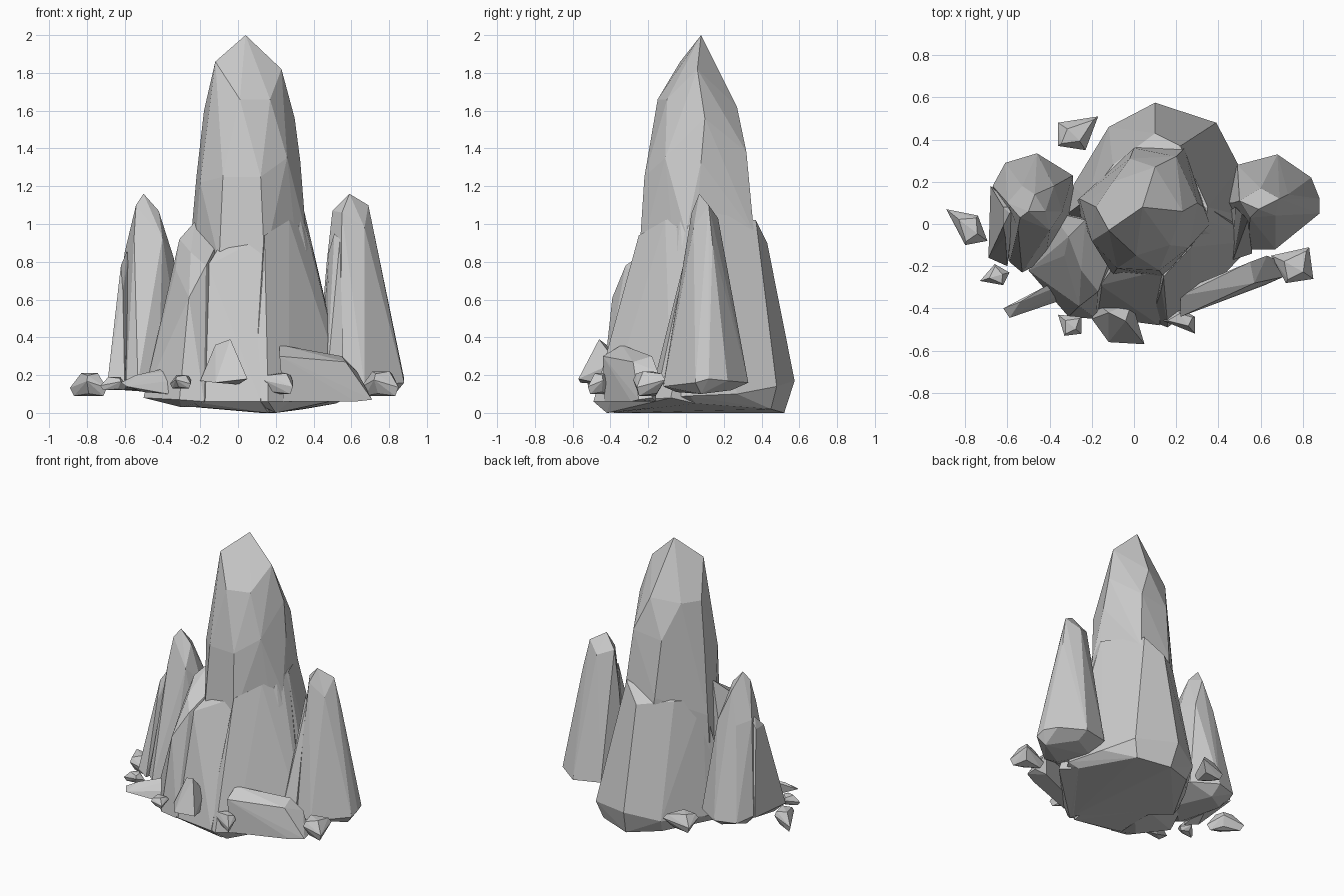
import bpy, bmesh
from mathutils import Vector


def hull(name, pts):
    """Flat-faced convex rock through the given corner points."""
    bm = bmesh.new()
    for p in pts:
        bm.verts.new(p)
    res = bmesh.ops.convex_hull(bm, input=bm.verts[:])
    junk = {g for g in res["geom_interior"] + res["geom_unused"]
            if isinstance(g, bmesh.types.BMVert) and g.is_valid}
    bmesh.ops.delete(bm, geom=list(junk), context='VERTS')
    bmesh.ops.dissolve_limit(bm, angle_limit=0.05, verts=bm.verts[:], edges=bm.edges[:])
    bmesh.ops.recalc_face_normals(bm, faces=bm.faces[:])
    me = bpy.data.meshes.new(name)
    bm.to_mesh(me)
    bm.free()
    ob = bpy.data.objects.new(name, me)
    bpy.context.collection.objects.link(ob)
    return ob


def fuse(base, others):
    """Merge overlapping rocks into one solid."""
    bpy.context.view_layer.objects.active = base
    for o in others:
        m = base.modifiers.new("union", 'BOOLEAN')
        m.operation = 'UNION'
        m.solver = 'EXACT'
        m.object = o
        bpy.ops.object.modifier_apply(modifier=m.name)
        bpy.data.objects.remove(o)


def chunk(name, outline, z0, z1):
    """Small blocky stone: outline corners at mixed heights, skewed top and base."""
    c = sum((Vector(p) for p in outline), Vector((0, 0))) / len(outline)
    h = z1 - z0
    pts = []
    for i, p in enumerate(outline):
        d = Vector(p) - c
        odd = i % 2
        pts.append((p[0], p[1], z0 + h * (0.65 if odd else 0.35)))
        pts.append((*(c + d * (0.8 if odd else 0.45)), z1 - (h * 0.1 if odd else 0)))
        pts.append((*(c + d * (0.5 if odd else 0.8)), z0 + (h * 0.1 if odd else 0)))
    return hull(name, pts)


# Main spire: tall core
core = hull("main_spire", [
    (0.04, 0.08, 2.0), (-0.12, -0.03, 1.86), (0.23, 0.06, 1.82),
    (0.01, -0.15, 1.66), (0.17, -0.10, 1.66), (0.10, 0.27, 1.62),
    (-0.18, 0.08, 1.60), (0.30, 0.10, 1.56), (-0.10, 0.20, 1.60),
    (-0.22, 0.10, 1.25), (-0.20, -0.08, 1.22), (-0.08, -0.21, 1.25),
    (0.12, -0.22, 1.25), (0.26, -0.11, 1.35), (0.33, 0.08, 1.33),
    (0.20, 0.32, 1.38), (-0.02, 0.31, 1.35),
    (-0.26, 0.12, 0.8), (-0.10, -0.24, 0.8), (0.14, -0.25, 0.8),
    (0.36, 0.0, 0.95), (0.24, 0.36, 0.95), (0.0, 0.36, 0.95),
    (-0.28, 0.10, 0.2), (0.0, -0.26, 0.2), (0.38, 0.0, 0.2), (0.1, 0.4, 0.2)])

# Broad foot, swelling to the back and right
foot = hull("foot", [
    (0.10, 0.43, 0.90), (0.22, 0.37, 1.02), (-0.10, 0.28, 0.92),
    (0.35, 0.08, 1.07), (0.33, -0.03, 1.03), (-0.22, 0.12, 0.9),
    (0.10, 0.575, 0.17), (0.39, 0.48, 0.14), (-0.12, 0.46, 0.12),
    (0.50, 0.27, 0.10), (0.58, 0.02, 0.09), (-0.29, 0.18, 0.10),
    (-0.38, 0.0, 0.1), (0.50, -0.12, 0.08), (0.10, -0.38, 0.06),
    (0.12, 0.52, 0.0), (0.35, 0.45, 0.02), (-0.1, 0.42, 0.03),
    (-0.34, 0.0, 0.04), (0.52, 0.05, 0.05), (0.2, -0.38, 0.0)])

# Left front shoulder with its sloping top
shoulder_left = hull("shoulder_left", [
    (-0.23, 0.02, 1.01), (-0.31, -0.06, 0.92), (-0.25, -0.22, 0.85),
    (-0.17, -0.32, 0.78), (-0.12, -0.18, 0.88), (-0.33, -0.15, 0.76),
    (-0.26, -0.39, 0.61), (-0.45, -0.24, 0.13), (-0.40, 0.06, 0.15),
    (-0.50, -0.22, 0.08), (-0.31, -0.44, 0.07), (-0.18, -0.45, 0.06),
    (-0.3, -0.34, 0.03), (0.0, 0.0, 0.03), (0.0, -0.1, 0.5)])

# Front face panel
front_panel = hull("front_panel", [
    (-0.16, -0.29, 0.78), (0.14, -0.27, 0.78), (0.13, -0.22, 0.93),
    (-0.10, -0.21, 0.88), (-0.25, -0.43, 0.06), (0.12, -0.48, 0.06),
    (-0.2, -0.38, 0.03), (0.16, -0.42, 0.0), (0.2, 0.0, 0.03), (-0.2, 0.0, 0.03)])

# Right front shoulder ridge
shoulder_right = hull("shoulder_right", [
    (0.14, -0.25, 0.94), (0.27, -0.11, 1.02), (0.34, 0.02, 1.06),
    (0.13, -0.31, 0.72), (0.08, -0.46, 0.06), (0.16, -0.49, 0.06),
    (0.27, -0.40, 0.06), (0.58, -0.08, 0.08), (0.20, -0.42, 0.0),
    (0.52, 0.05, 0.05), (0.1, 0.1, 0.03), (0.1, 0.1, 0.9), (0.35, 0.08, 1.06)])
fuse(core, [foot, shoulder_left, front_panel, shoulder_right])

# Left spire and its splinter
left = hull("left_spire", [
    (-0.50, 0.06, 1.16), (-0.54, 0.03, 1.10), (-0.42, 0.06, 1.07),
    (-0.47, 0.14, 1.05), (-0.40, -0.03, 0.93), (-0.55, -0.02, 0.93),
    (-0.60, 0.10, 0.85), (-0.34, 0.06, 0.82), (-0.38, 0.18, 0.82),
    (-0.53, 0.18, 0.82), (-0.67, 0.18, 0.20), (-0.61, 0.29, 0.17),
    (-0.46, 0.335, 0.17), (-0.29, 0.23, 0.17), (-0.28, 0.0, 0.17),
    (-0.42, -0.17, 0.16), (-0.53, -0.23, 0.16), (-0.59, -0.18, 0.16),
    (-0.60, 0.16, 0.12), (-0.46, 0.25, 0.11), (-0.35, 0.0, 0.11), (-0.52, -0.15, 0.12)])
left_splinter = hull("left_splinter", [
    (-0.59, 0.05, 0.85), (-0.62, -0.01, 0.78), (-0.57, 0.08, 0.86),
    (-0.62, 0.08, 0.78), (-0.61, -0.06, 0.65), (-0.69, -0.16, 0.17),
    (-0.68, 0.18, 0.19), (-0.60, -0.20, 0.15), (-0.55, 0.1, 0.14),
    (-0.64, -0.1, 0.12)])
fuse(left, [left_splinter])

# Right spire and its splinter
right = hull("right_spire", [
    (0.59, 0.07, 1.16), (0.50, 0.11, 1.07), (0.69, 0.12, 1.10),
    (0.60, 0.17, 1.03), (0.55, 0.03, 1.06), (0.67, 0.04, 0.98),
    (0.47, 0.10, 0.80), (0.73, 0.14, 0.90), (0.62, 0.22, 0.76),
    (0.54, 0.0, 0.80), (0.88, 0.12, 0.18), (0.88, 0.05, 0.16),
    (0.84, 0.22, 0.17), (0.68, 0.33, 0.16), (0.49, 0.28, 0.17),
    (0.42, 0.10, 0.2), (0.67, -0.12, 0.14), (0.54, -0.12, 0.15),
    (0.83, 0.08, 0.10), (0.68, 0.24, 0.12), (0.50, 0.15, 0.11), (0.62, -0.05, 0.11)])
right_splinter = hull("right_splinter", [
    (0.51, 0.05, 0.95), (0.54, 0.02, 0.92), (0.48, 0.08, 0.85),
    (0.49, -0.03, 0.6), (0.47, -0.17, 0.16), (0.56, -0.14, 0.16),
    (0.43, 0.05, 0.16), (0.55, 0.05, 0.12)])
fuse(right, [right_splinter])

# Long fallen slab at the front right
hull("fallen_slab", [
    (0.22, -0.34, 0.36), (0.22, -0.44, 0.30), (0.26, -0.30, 0.32),
    (0.24, -0.43, 0.06), (0.25, -0.32, 0.06), (0.55, -0.18, 0.30),
    (0.57, -0.28, 0.27), (0.63, -0.15, 0.22), (0.70, -0.18, 0.08),
    (0.71, -0.25, 0.07), (0.62, -0.29, 0.06), (0.62, -0.16, 0.06)])

# Leaning shard at the front
hull("front_shard", [
    (-0.04, -0.46, 0.39), (-0.12, -0.42, 0.36), (-0.20, -0.45, 0.17),
    (-0.17, -0.38, 0.22), (-0.12, -0.56, 0.16), (0.05, -0.57, 0.18),
    (-0.01, -0.37, 0.27), (0.0, -0.43, 0.15)])

# Flat long splinter at the front left
hull("flat_splinter", [
    (-0.62, -0.40, 0.16), (-0.59, -0.445, 0.14), (-0.54, -0.37, 0.20),
    (-0.52, -0.41, 0.14), (-0.41, -0.29, 0.23), (-0.37, -0.30, 0.22),
    (-0.36, -0.34, 0.17), (-0.37, -0.37, 0.10), (-0.50, -0.36, 0.11)])

# Scattered small stones
stones = [
    ([(-0.89, 0.07), (-0.74, 0.04), (-0.695, -0.08), (-0.80, -0.10)], 0.09, 0.21),
    ([(-0.73, -0.27), (-0.66, -0.19), (-0.59, -0.23), (-0.62, -0.29)], 0.12, 0.19),
    ([(-0.36, -0.43), (-0.25, -0.44), (-0.25, -0.52), (-0.33, -0.53)], 0.13, 0.20),
    ([(0.20, -0.39), (0.29, -0.44), (0.29, -0.52), (0.14, -0.46)], 0.10, 0.21),
    ([(0.65, -0.15), (0.83, -0.11), (0.85, -0.26), (0.72, -0.28)], 0.09, 0.22),
    ([(-0.36, 0.48), (-0.17, 0.51), (-0.23, 0.35), (-0.36, 0.37)], 0.10, 0.22),
]
for i, (outline, z0, z1) in enumerate(stones):
    chunk(f"small_stone_{i + 1}", outline, z0, z1)
